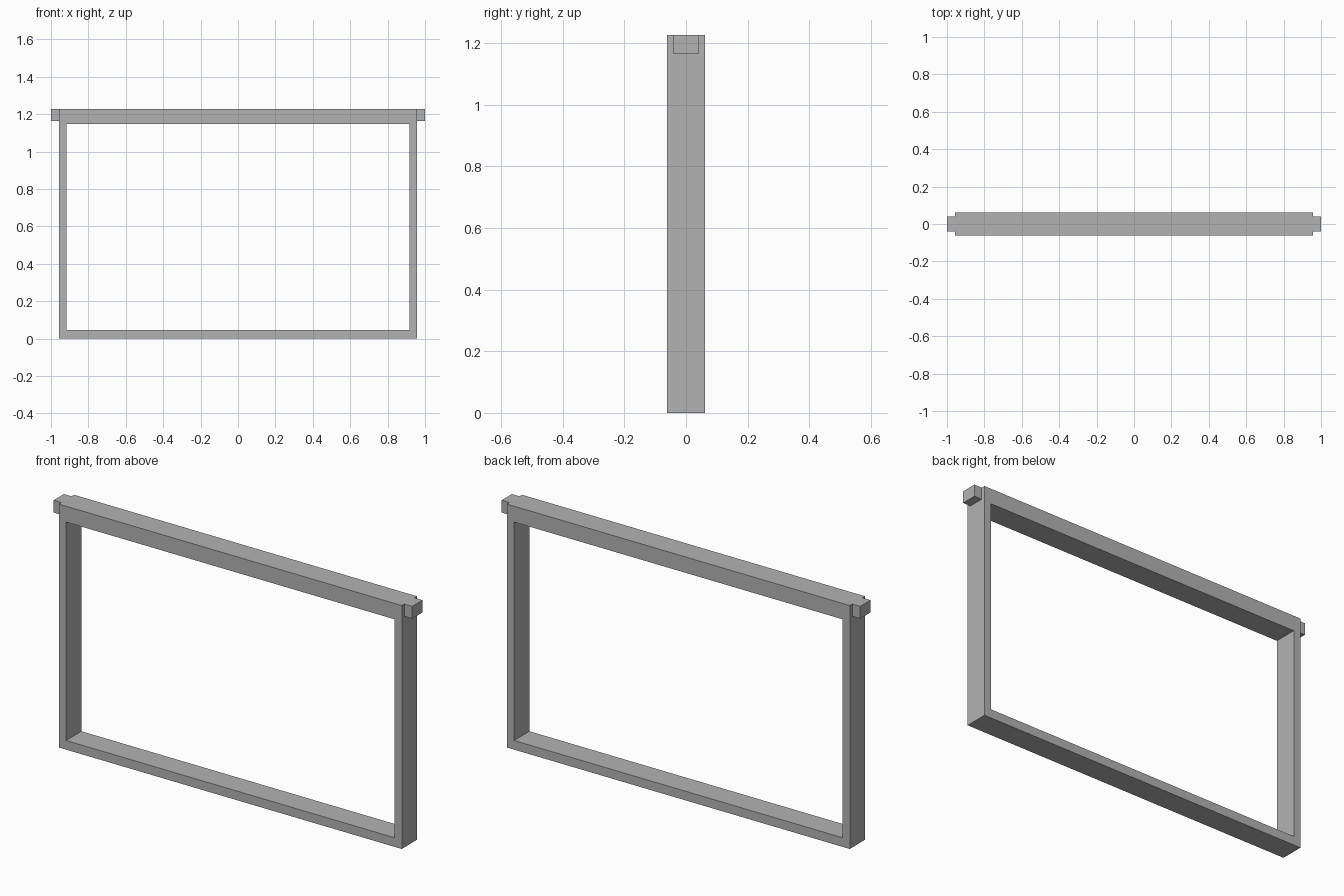
import bpy
import bmesh

cube = bpy.data.objects.get("Cube")
if cube:
    bpy.data.objects.remove(cube, do_unlink=True)

GREY = (0.45, 0.45, 0.45, 1.0)
mat = bpy.data.materials.new("plain grey")
mat.use_nodes = True
mat.diffuse_color = GREY
mat.node_tree.nodes["Principled BSDF"].inputs["Base Color"].default_value = GREY

TOP = 1.227
HALF_DEPTH = 0.061


def finish(name, bm):
    bmesh.ops.recalc_face_normals(bm, faces=bm.faces)
    mesh = bpy.data.meshes.new(name)
    bm.to_mesh(mesh)
    bm.free()
    mesh.materials.append(mat)
    obj = bpy.data.objects.new(name, mesh)
    bpy.context.collection.objects.link(obj)


def rectangle(bm, half_width, bottom, top):
    corners = ((-half_width, bottom), (half_width, bottom),
               (half_width, top), (-half_width, top))
    return [bm.verts.new((x, -HALF_DEPTH, z)) for x, z in corners]


# Rectangular frame: one open ring with a thick top bar, extruded in depth
bm = bmesh.new()
outer = rectangle(bm, 0.956, 0, TOP)
inner = rectangle(bm, 0.916, 0.046, 1.147)
for i in range(4):
    j = (i + 1) % 4
    bm.faces.new((outer[i], outer[j], inner[j], inner[i]))
ring = bmesh.ops.extrude_face_region(bm, geom=bm.faces[:], use_keep_orig=True)
moved = [v for v in ring["geom"] if isinstance(v, bmesh.types.BMVert)]
bmesh.ops.translate(bm, vec=(0, 2 * HALF_DEPTH, 0), verts=moved)
finish("frame", bm)

# Hanging lugs at both ends of the top bar
for side, name in ((1, "left_lug"), (-1, "right_lug")):
    bm = bmesh.new()
    bmesh.ops.create_cube(bm, size=1)
    bmesh.ops.scale(bm, vec=(0.044, 0.082, 0.062), verts=bm.verts)
    bmesh.ops.translate(bm, vec=(side * 0.978, 0, TOP - 0.031), verts=bm.verts)
    finish(name, bm)
